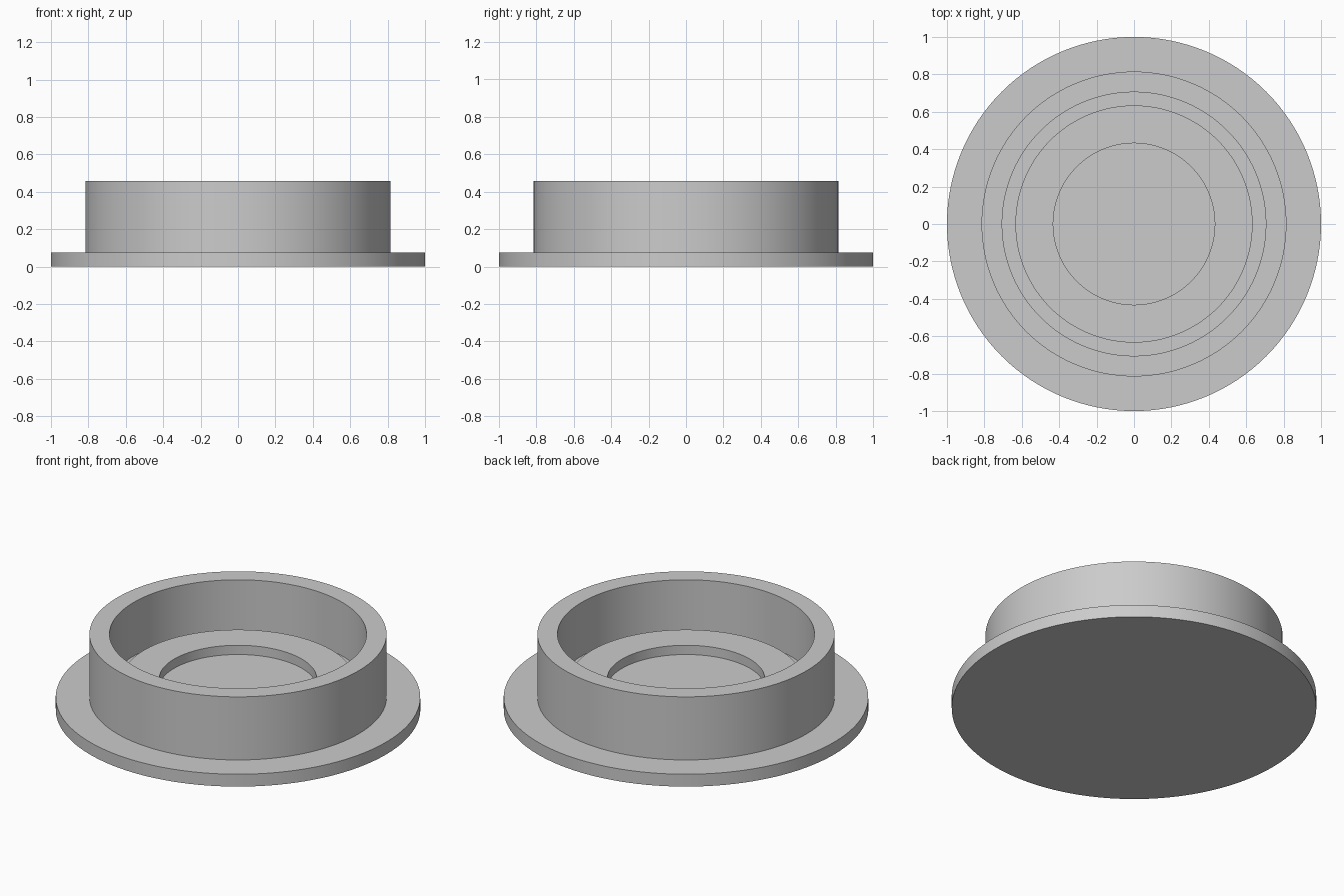
import bpy
import bmesh
import math

cube = bpy.data.objects.get("Cube")
if cube:
    bpy.data.objects.remove(cube, do_unlink=True)

# Plain grey material
GREY = (0.6, 0.6, 0.6, 1.0)
grey = bpy.data.materials.new("plain grey")
grey.use_nodes = True
grey.diffuse_color = GREY
grey.node_tree.nodes["Principled BSDF"].inputs["Base Color"].default_value = GREY

SEGMENTS = 128


def lathe(name, profile, material):
    """Revolve a (radius, height) profile around the z axis."""
    bm = bmesh.new()
    verts = [bm.verts.new((r, 0, z)) for r, z in profile]
    edges = [bm.edges.new(pair) for pair in zip(verts, verts[1:])]
    bmesh.ops.spin(bm, geom=verts + edges, cent=(0, 0, 0), axis=(0, 0, 1),
                   angle=math.tau, steps=SEGMENTS)
    bmesh.ops.remove_doubles(bm, verts=bm.verts, dist=0.0001)
    bmesh.ops.recalc_face_normals(bm, faces=bm.faces)
    mesh = bpy.data.meshes.new(name)
    bm.to_mesh(mesh)
    bm.free()
    mesh.materials.append(material)
    obj = bpy.data.objects.new(name, mesh)
    bpy.context.collection.objects.link(obj)
    bpy.ops.object.select_all(action="DESELECT")
    obj.select_set(True)
    bpy.context.view_layer.objects.active = obj
    bpy.ops.object.shade_smooth_by_angle(angle=math.radians(30))
    return obj


# Heights
flange_top, floor, step_top, rim_top = 0.075, 0.132, 0.188, 0.457
# Radii
flange, wall_outer, wall_inner, step_outer, step_inner = 1.0, 0.815, 0.705, 0.634, 0.432

# Flanged cap: base disc, upright wall, groove, raised ring and centre recess
lathe("flanged_cap", [
    (0, 0), (flange, 0), (flange, flange_top),
    (wall_outer, flange_top), (wall_outer, rim_top),
    (wall_inner, rim_top), (wall_inner, floor),
    (step_outer, floor), (step_outer, step_top),
    (step_inner, step_top), (step_inner, floor), (0, floor),
], grey)
